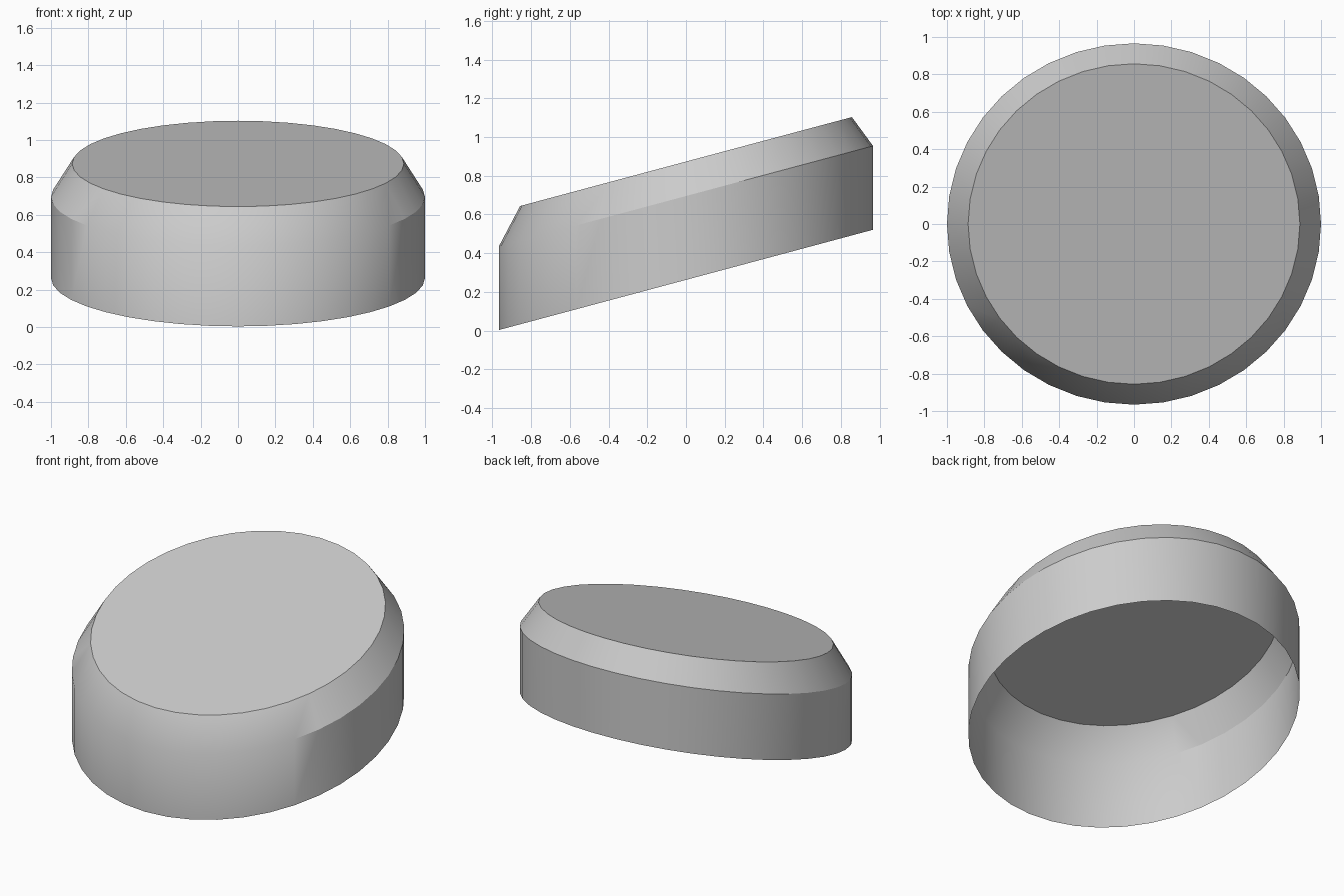
import bpy, bmesh
from math import sin, cos, tan, pi, radians

if "Cube" in bpy.data.objects:
    bpy.data.objects.remove(bpy.data.objects["Cube"])

SIDES = 40
TILT = radians(15)

# Rings of the open shell: radius and height of the ring centre
RINGS = [(1.0, 0.262), (1.0, 0.695), (0.887, 0.873)]

bm = bmesh.new()


def tilted_ring(radius, height):
    ring = []
    for i in range(SIDES):
        a = 2 * pi * i / SIDES
        y = radius * sin(a) * cos(TILT)
        ring.append(bm.verts.new((radius * cos(a), y, height + y * tan(TILT))))
    return ring


loops = [tilted_ring(r, h) for r, h in RINGS]

# Upright wall and bevelled shoulder
for low, high in zip(loops, loops[1:]):
    for i in range(SIDES):
        j = (i + 1) % SIDES
        bm.faces.new((low[i], low[j], high[j], high[i]))

# Flat slanted top, underside left open
bm.faces.new(loops[-1])

mesh = bpy.data.meshes.new("slanted_cap")
bm.to_mesh(mesh)
bm.free()
cap = bpy.data.objects.new("slanted_cap", mesh)
bpy.context.collection.objects.link(cap)

# Smooth round walls with a crisp top edge
bpy.context.view_layer.objects.active = cap
cap.select_set(True)
bpy.ops.object.shade_smooth_by_angle(angle=radians(30))
